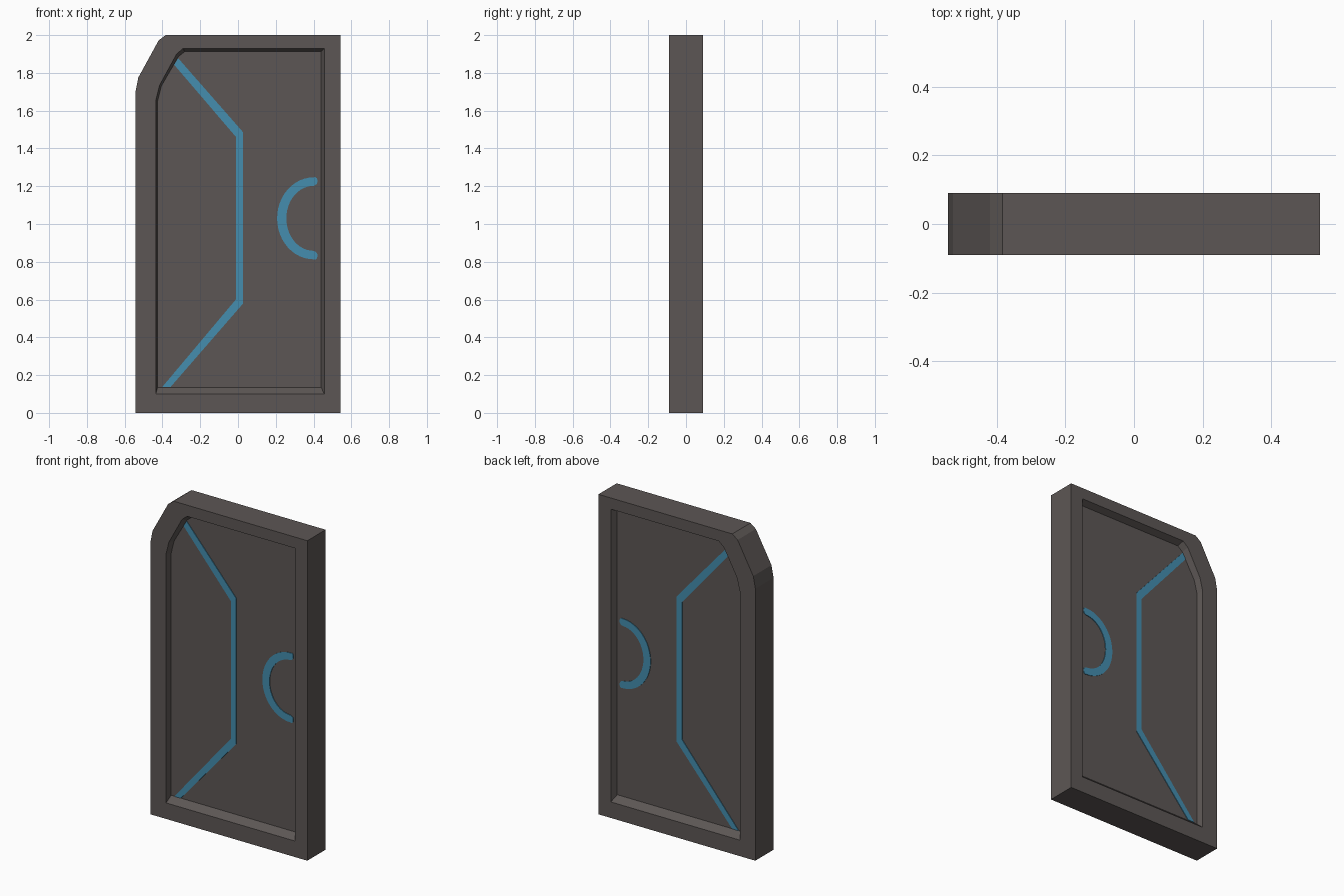
import bpy, bmesh, math

if "Cube" in bpy.data.objects:
    bpy.data.objects.remove(bpy.data.objects["Cube"])

HALF = 0.09      # half thickness of the frame
PANEL = 0.051    # half thickness of the recessed panel
TRIM = 0.004     # thickness of the blue plates


def material(name, color):
    m = bpy.data.materials.new(name)
    m.diffuse_color = (*color, 1)
    m.use_nodes = True
    m.node_tree.nodes["Principled BSDF"].inputs["Base Color"].default_value = m.diffuse_color
    return m


grey = material("warm dark grey", (0.108, 0.094, 0.090))
blue = material("steel blue", (0.058, 0.270, 0.430))


def finish(bm, name, mat):
    bmesh.ops.recalc_face_normals(bm, faces=bm.faces)
    mesh = bpy.data.meshes.new(name)
    bm.to_mesh(mesh)
    bm.free()
    mesh.materials.append(mat)
    obj = bpy.data.objects.new(name, mesh)
    bpy.context.collection.objects.link(obj)


def ring(bm, pts, y):
    return [bm.verts.new((x, y, z)) for x, z in pts]


def bridge(bm, a, b):
    n = len(a)
    for i in range(n):
        j = (i + 1) % n
        bm.faces.new((a[i], a[j], b[j], b[i]))


# Door: outline, opening edge and recessed panel edge, same on both sides
outer = [(-0.5425, 0), (0.5425, 0), (0.5425, 2), (-0.383, 2),
         (-0.42, 1.972), (-0.528, 1.775), (-0.5425, 1.70)]
opening = [(-0.435, 0.10), (0.457, 0.10), (0.457, 1.93), (-0.29, 1.93),
           (-0.325, 1.90), (-0.415, 1.735), (-0.435, 1.655)]
panel = [(-0.426, 0.135), (0.44, 0.135), (0.44, 1.912), (-0.283, 1.912),
         (-0.316, 1.885), (-0.406, 1.73), (-0.426, 1.65)]
bm = bmesh.new()
rims = []
for side in (-1, 1):
    a = ring(bm, outer, side * HALF)
    b = ring(bm, opening, side * HALF)
    c = ring(bm, panel, side * PANEL)
    bridge(bm, a, b)
    bridge(bm, b, c)
    bm.faces.new(c)
    rims.append(a)
bridge(bm, *rims)
finish(bm, "door", grey)


# Blue trim: a strip between two edge lines, as a thin plate on the panel
def strip(name, left, right, side):
    bm = bmesh.new()
    y0, y1 = side * (PANEL - 0.001), side * (PANEL + TRIM)
    l0, r0, l1, r1 = (ring(bm, p, y) for y in (y0, y1) for p in (left, right))
    for i in range(len(left) - 1):
        for a, b in ((l0, r0), (r0, r1), (r1, l1), (l1, l0)):
            bm.faces.new((a[i], a[i + 1], b[i + 1], b[i]))
    for i in (0, -1):
        bm.faces.new((l0[i], r0[i], r1[i], l1[i]))
    finish(bm, name, blue)


line_left = [(-0.338, 1.843), (-0.01, 1.460), (-0.01, 0.602), (-0.402, 0.136)]
line_right = [(-0.317, 1.878), (0.026, 1.487), (0.026, 0.578), (-0.358, 0.136)]

# Half-ring handle mark, tapered to rounded ends
arc_out, arc_in = [], []
for i in range(25):
    t = math.radians(90 + 180 * i / 24)
    c, s = math.cos(t), math.sin(t)
    arc_out.append((0.40 + 0.193 * c, 1.03 + 0.217 * s))
    arc_in.append((0.40 + 0.144 * c, 1.03 + 0.172 * s))


def cap(sign):
    """Rounded end: pairs of points from the tip inward."""
    pairs = [(0.020, 0.006), (0.017, 0.014), (0.010, 0.020)]
    mid = 1.03 + sign * 0.1965
    return ([(0.40 + dx, mid + sign * (h + 0.002)) for dx, h in pairs],
            [(0.40 + dx, mid - sign * h) for dx, h in pairs])


top_out, top_in = cap(1)
low_out, low_in = cap(-1)
arc_out = top_out + arc_out + low_out[::-1]
arc_in = top_in + arc_in + low_in[::-1]

for side, label in ((-1, "front"), (1, "back")):
    strip(label + "_line", line_left, line_right, side)
    strip(label + "_handle_arc", arc_out, arc_in, side)
